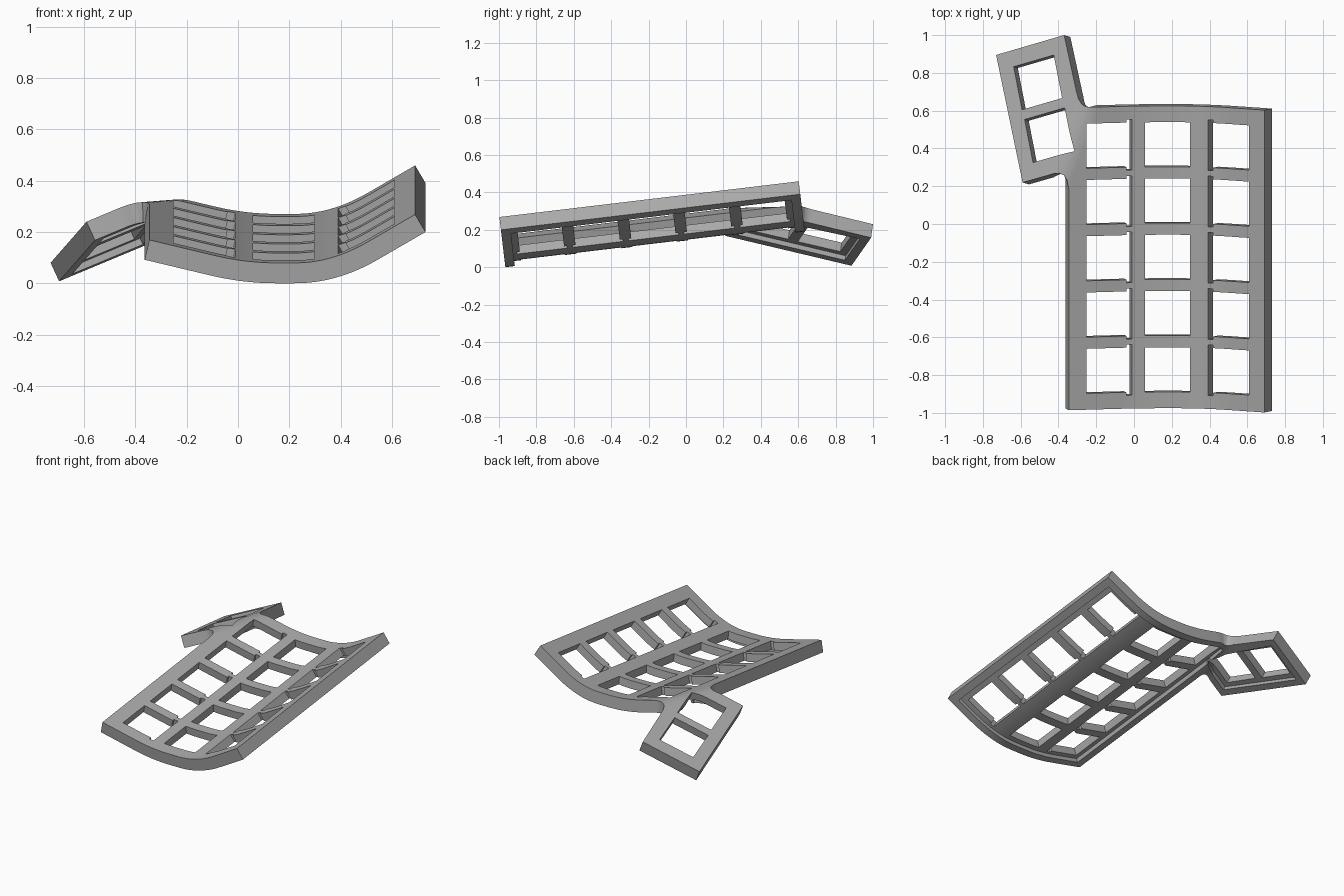
import bpy, bmesh, math
from mathutils import Matrix, Vector

cube = bpy.data.objects.get("Cube")
if cube:
    bpy.data.objects.remove(cube, do_unlink=True)

THICK = 0.08
PITCH = 0.3
HOLE = 0.238
TILT = Matrix.Translation((0, -0.175, 0.175)) @ Matrix.Rotation(math.radians(6.8), 4, 'X')
INV = TILT.inverted()

grey = bpy.data.materials.new("plain grey")
grey.use_nodes = True
grey.diffuse_color = (0.4, 0.4, 0.4, 1)
grey.node_tree.nodes["Principled BSDF"].inputs["Base Color"].default_value = (0.4, 0.4, 0.4, 1)

# Thumb section: three top corners, expressed in the untilted frame
A, B, C = (INV @ Vector(p) for p in
           ((-0.59, 0.22, 0.24), (-0.73, 0.895, 0.08), (-0.37, 1.0, 0.23)))
along, across = B - A, C - B
up = across.cross(along).normalized()


def hinge(d, w):
    """A ramp that starts with a rounded bend."""
    return 0 if d < -w else d if d > w else (d + w) ** 2 / (4 * w)


def profile(x):
    return 0.24 * hinge(0.03 - x, 0.12) + 0.583 * hinge(x - 0.364, 0.14)


def height(x, y):
    """Curved main surface blended into the sloping thumb plane."""
    main = profile(x)
    thumb = A.z - (up.x * (x - A.x) + up.y * (y - A.y)) / up.z
    k = 0.05
    h = max(k - abs(main - thumb), 0)
    return min(main, thumb) - h * h / (4 * k)


def offset_point(x, y, depth):
    e = 0.002
    n = Vector((-(height(x + e, y) - height(x - e, y)) / (2 * e),
                -(height(x, y + e) - height(x, y - e)) / (2 * e), 1)).normalized()
    return Vector((x, y, height(x, y))) - n * depth


def make_object(name, bm):
    bmesh.ops.recalc_face_normals(bm, faces=bm.faces)
    mesh = bpy.data.meshes.new(name)
    bm.to_mesh(mesh)
    bm.free()
    mesh.materials.append(grey)
    ob = bpy.data.objects.new(name, mesh)
    bpy.context.collection.objects.link(ob)
    return ob


def shell(name, outline, top, bottom):
    """Solid that follows the curved surface between two depths."""
    bm = bmesh.new()
    bm.faces.new([bm.verts.new((x, y, 0)) for x, y in outline])
    # Slices across the curved profile, then along the thumb ridge
    cuts = [((-0.09 + 0.03 * i, 0, 0), (1, 0, 0)) for i in range(21)]
    cuts += [((-0.31 + 0.02 * i, 0.57, 0), (1, -0.373, 0)) for i in range(-5, 6)]
    for co, no in cuts:
        bmesh.ops.bisect_plane(bm, geom=bm.verts[:] + bm.edges[:] + bm.faces[:],
                               dist=1e-5, plane_co=co, plane_no=no)
    bmesh.ops.triangulate(bm, faces=bm.faces[:])
    uppers = bm.verts[:]
    made = bmesh.ops.extrude_face_region(bm, geom=bm.faces[:])["geom"]
    lowers = [g for g in made if isinstance(g, bmesh.types.BMVert)]
    lower_set = set(lowers)
    for v in bm.verts:
        v.co = offset_point(v.co.x, v.co.y, bottom if v in lower_set else top)
    return make_object(name, bm)


def add_box(bm, frame, size, shift=0):
    m = frame @ Matrix.Translation((shift, 0, 0)) @ Matrix.Diagonal((*size, 1))
    bmesh.ops.create_cube(bm, size=1, matrix=m)


# Whole plate outline, with rounded joins at the thumb section
plate = shell("key_plate", [
    (-0.345, -0.806), (0.69, -0.806), (0.69, 0.806), (-0.24, 0.806),
    (-0.262, 0.811), (-0.28, 0.825), (-0.295, 0.85), (-0.305, 0.885),
    C.xy, B.xy, A.xy,
    (-0.42, 0.456), (-0.395, 0.457), (-0.372, 0.447), (-0.354, 0.42), (-0.345, 0.376)],
    0, THICK)

# Square key openings and the slots beside the outer columns
holes, slots = bmesh.new(), bmesh.new()
for x, side in ((-0.135, 1), (0.178, 0), (0.506, -1)):
    slope = (profile(x + 0.01) - profile(x - 0.01)) / 0.02
    for row in range(-2, 3):
        frame = (Matrix.Translation((x, row * PITCH, profile(x)))
                 @ Matrix.Rotation(-math.atan(slope), 4, 'Y'))
        add_box(holes, frame, (HOLE, HOLE, 0.3))
        if side:
            add_box(slots, frame, (0.03, 0.27, 0.28), side * 0.112)

# Thumb key openings
axes = Matrix((across.normalized(), up.cross(across).normalized(), up)).transposed().to_4x4()
for s in (0.293, 0.707):
    add_box(holes, Matrix.Translation(A + along * s + across * 0.5) @ axes, (HOLE, HOLE, 0.24))


def thumb_point(s, t):
    return (A + along * s + across * t).xy


# Shallow pockets under the plate leave a deeper rim
cutters = [
    make_object("hole_cutter", holes),
    make_object("slot_cutter", slots),
    shell("main_pocket_cutter",
          [(-0.285, -0.755), (0.645, -0.755), (0.645, 0.755), (-0.285, 0.755)], 0.053, 0.13),
    shell("thumb_pocket_cutter",
          [thumb_point(s, t) for s, t in ((0.07, 0.12), (0.07, 0.81), (0.93, 0.88), (0.93, 0.12))],
          0.053, 0.13),
]
for c in cutters:
    c.hide_render = True
    mod = plate.modifiers.new(c.name, 'BOOLEAN')
    mod.operation = 'DIFFERENCE'
    mod.solver = 'EXACT'
    mod.object = c

# Bake the cuts, then tilt the plate into place
bpy.context.view_layer.update()
baked = bpy.data.meshes.new_from_object(
    plate.evaluated_get(bpy.context.evaluated_depsgraph_get()))
plate.modifiers.clear()
plate.data = baked
baked.transform(TILT)
for c in cutters:
    bpy.data.objects.remove(c, do_unlink=True)

bpy.ops.object.select_all(action='DESELECT')
plate.select_set(True)
bpy.context.view_layer.objects.active = plate
bpy.ops.object.shade_smooth_by_angle(angle=math.radians(25))
